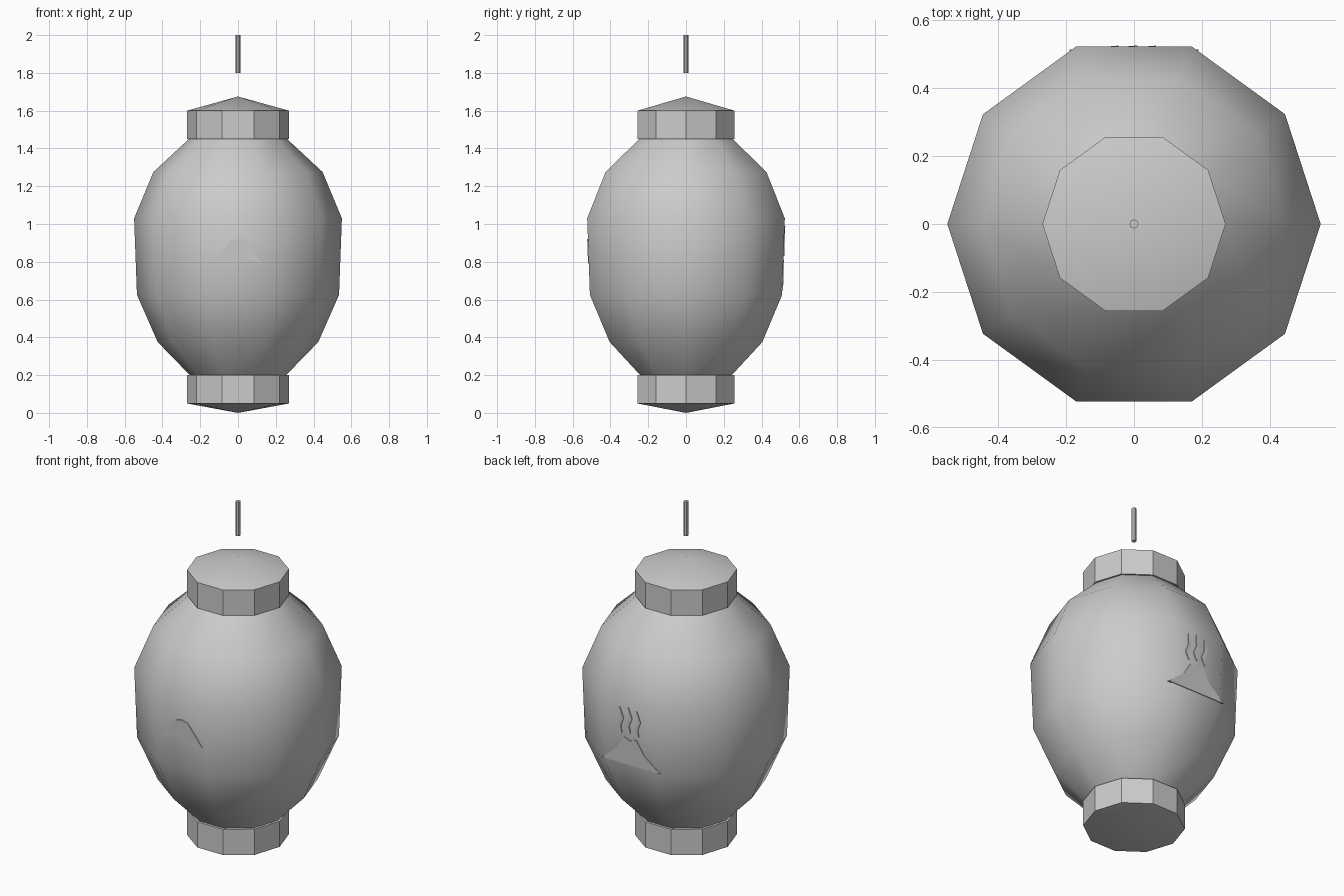
import bpy, math
from math import cos, sin, pi, radians

if "Cube" in bpy.data.objects:
    bpy.data.objects.remove(bpy.data.objects["Cube"])

SIDES = 10


def make_object(name, verts, faces):
    mesh = bpy.data.meshes.new(name)
    mesh.from_pydata(verts, [], faces)
    mesh.update()
    ob = bpy.data.objects.new(name, mesh)
    bpy.context.collection.objects.link(ob)
    return ob


def lathe(name, profile, sides=SIDES, angle=180):
    """Revolve (radius, z) points listed bottom to top; radius 0 makes an apex."""
    verts, faces, rings = [], [], []
    for r, z in profile:
        n = 1 if r == 0 else sides
        rings.append([len(verts) + i for i in range(n)])
        verts += [(r * cos(2 * pi * i / sides), r * sin(2 * pi * i / sides), z) for i in range(n)]
    for a, b in zip(rings, rings[1:]):
        for i in range(sides):
            j = (i + 1) % sides
            quad = [a[i % len(a)], a[j % len(a)], b[j % len(b)], b[i % len(b)]]
            faces.append(list(dict.fromkeys(quad)))
    ob = make_object(name, verts, faces)
    for p in ob.data.polygons:
        p.use_smooth = True
    if angle < 180:
        bpy.context.view_layer.objects.active = ob
        ob.select_set(True)
        bpy.ops.object.shade_smooth_by_angle(angle=radians(angle))
        ob.select_set(False)
    return ob


def relief(name, outline, side):
    """Thin plate of (x, z) points hugging the front (-1) or back (+1) facet."""
    n = len(outline)
    def depth(z):
        return 0.509 + (z - 0.625) * 0.0346
    verts = [(x, side * (depth(z) + 0.004), z) for x, z in outline]
    verts += [(x, side * (depth(z) - 0.006), z) for x, z in outline]
    faces = [list(range(n)), list(range(2 * n - 1, n - 1, -1))]
    faces += [[i, i + n, (i + 1) % n + n, (i + 1) % n] for i in range(n)]
    if side > 0:
        faces = [f[::-1] for f in faces]
    return make_object(name, verts, faces)


# Paper body
lathe("lantern_body", [(0.255, 0.2), (0.425, 0.375), (0.535, 0.625),
                       (0.55, 1.03), (0.448, 1.275), (0.26, 1.45)])

# End caps with shallow cones
lathe("bottom_cap", [(0, 0), (0.27, 0.05), (0.27, 0.2), (0, 0.2)], angle=30)
lathe("top_cap", [(0, 1.45), (0.27, 1.45), (0.27, 1.6), (0, 1.675)], angle=30)

# Hanging cord
lathe("cord", [(0, 1.8), (0.013, 1.8), (0.013, 2.0), (0, 2.0)], sides=8, angle=30)

# Snowy peak on the front
relief("front_peak", [(-0.13, 0.79), (-0.04, 0.91), (0, 0.92), (0.04, 0.91), (0.13, 0.79),
                      (0.06, 0.81), (0, 0.79), (-0.06, 0.81)], -1)

# Mountain and steam on the back
relief("back_mountain", [(-0.19, 0.65), (-0.09, 0.73), (-0.04, 0.81), (0, 0.795),
                         (0.04, 0.81), (0.09, 0.73), (0.19, 0.65)], 1)
for i, (cx, dz) in enumerate([(-0.055, 0), (0, 0.01), (0.055, 0)]):
    path = [(0.0, 0.83, 0.004), (0.014, 0.87, 0.011), (-0.006, 0.92, 0.011), (0.008, 0.98, 0.002)]
    left = [(cx + x - w, z + dz) for x, z, w in path]
    right = [(cx + x + w, z + dz) for x, z, w in reversed(path)]
    relief(f"back_steam_{i + 1}", left + right, 1)
